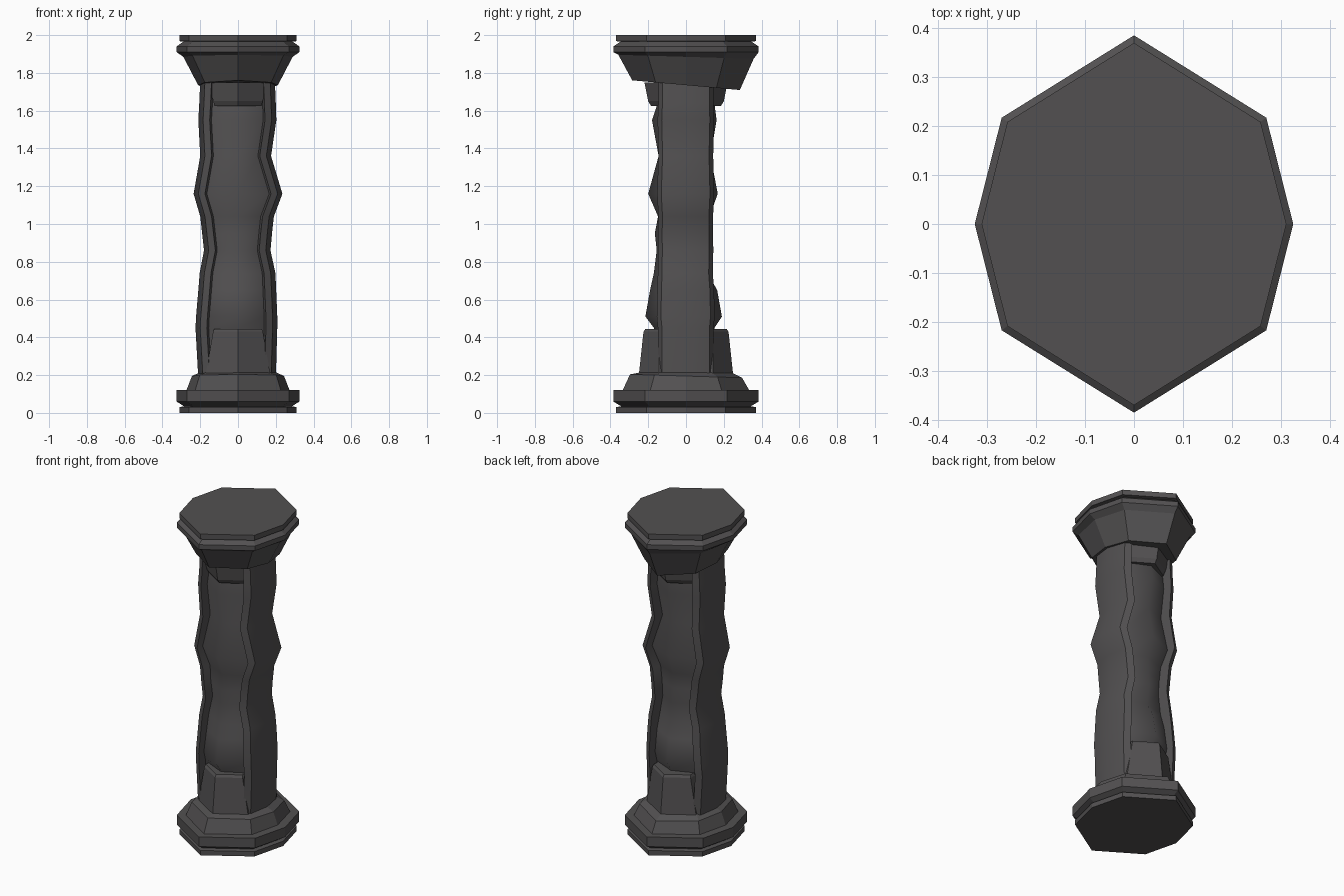
import bpy, bmesh

if "Cube" in bpy.data.objects:
    bpy.data.objects.remove(bpy.data.objects["Cube"])

OCT = [(0.325, 0), (0.27, 0.217), (0, 0.385), (-0.27, 0.217),
       (-0.325, 0), (-0.27, -0.217), (0, -0.385), (0.27, -0.217)]

stone = bpy.data.materials.new("dark_stone")
stone.diffuse_color = (0.085, 0.081, 0.083, 1)
stone.use_nodes = True
stone.node_tree.nodes["Principled BSDF"].inputs["Base Color"].default_value = stone.diffuse_color


def loft(name, rings, smooth_cols=None):
    """Skin equal-length rings of points, cap both ends.
    With smooth_cols, shade smooth and keep the other columns sharp."""
    bm = bmesh.new()
    vs = [[bm.verts.new(p) for p in r] for r in rings]
    n = len(vs[0])
    for a, b in zip(vs, vs[1:]):
        for i in range(n):
            j = (i + 1) % n
            f = bm.faces.new((a[i], a[j], b[j], b[i]))
            f.smooth = smooth_cols is not None
    bm.faces.new(vs[0][::-1])
    bm.faces.new(vs[-1])
    if smooth_cols is not None:
        for a, b in zip(vs, vs[1:]):
            for i in range(n):
                if i not in smooth_cols:
                    bm.edges.get((a[i], b[i])).smooth = False
    bmesh.ops.recalc_face_normals(bm, faces=bm.faces)
    me = bpy.data.meshes.new(name)
    bm.to_mesh(me)
    bm.free()
    me.materials.append(stone)
    ob = bpy.data.objects.new(name, me)
    bpy.context.collection.objects.link(ob)
    return ob


def octagon(z, sx, sy, tilt=0):
    return [(x * sx, y * sy, z + tilt * y * sy) for x, y in OCT]


# Stepped octagonal base and flared capital
loft("base", [octagon(*p) for p in [
    (0, .957, .96), (.03, .957, .96), (.035, .88, .89), (.06, 1, 1),
    (.12, 1, 1), (.12, .84, .87), (.195, .75, .77, -.03), (.215, .62, .62)]])
loft("capital", [octagon(*p) for p in [
    (1.735, .65, .74, -.09), (1.885, .89, .93, -.03),
    (1.91, 1, 1), (1.94, 1, 1), (1.965, .89, .9),
    (1.968, .957, .96), (2, .957, .96)]])

# Weathered shaft: z, left x, right x, front y, back y (panel centres)
LEVELS = [
    (.18, .21, .20, .17, .15), (.45, .225, .208, .17, .15),
    (.51, .222, .208, .215, .19), (.65, .21, .202, .19, .165),
    (.74, .203, .198, .17, .115), (.86, .18, .172, .155, .135),
    (.95, .19, .18, .165, .125), (1.04, .20, .19, .148, .125),
    (1.16, .235, .235, .20, .168), (1.36, .20, .175, .145, .13),
    (1.55, .21, .203, .18, .162), (1.64, .205, .20, .15, .15),
    (1.76, .20, .195, .15, .15)]


def section(z, l, r, f, b):
    # folded side face, narrow diagonal ridge, then a sunken folded panel
    def quarter(sx, x, sy, y):
        corner = .105 + .13 * y
        return [(sx * (x - .025), sy * corner, z),
                (sx * (x - .06), sy * (corner + .022), z),
                (sx * (x - .07), sy * (y * .45 + .022), z)]
    return ([(r, 0, z)] + quarter(1, r, 1, b) + [(0, b, z)]
            + quarter(-1, l, 1, b)[::-1] + [(-l, 0, z)]
            + quarter(-1, l, -1, f) + [(0, -f, z)]
            + quarter(1, r, -1, f)[::-1])


loft("shaft", [section(*p) for p in LEVELS], {0, 4, 8, 12})


# Faceted tapered blocks closing the panels at foot and neck
def block(name, levels):
    rings = []
    for z, w, d in levels:
        e = d - .62 * w
        rings.append([(w, -e, z), (w, e, z), (0, d, z),
                      (-w, e, z), (-w, -e, z), (0, -d, z)])
    loft(name, rings)


block("foot_block", [(.18, .175, .252), (.43, .132, .225), (.445, .125, .215)])
block("neck_block", [(1.625, .125, .185), (1.65, .13, .2), (1.75, .165, .22)])
